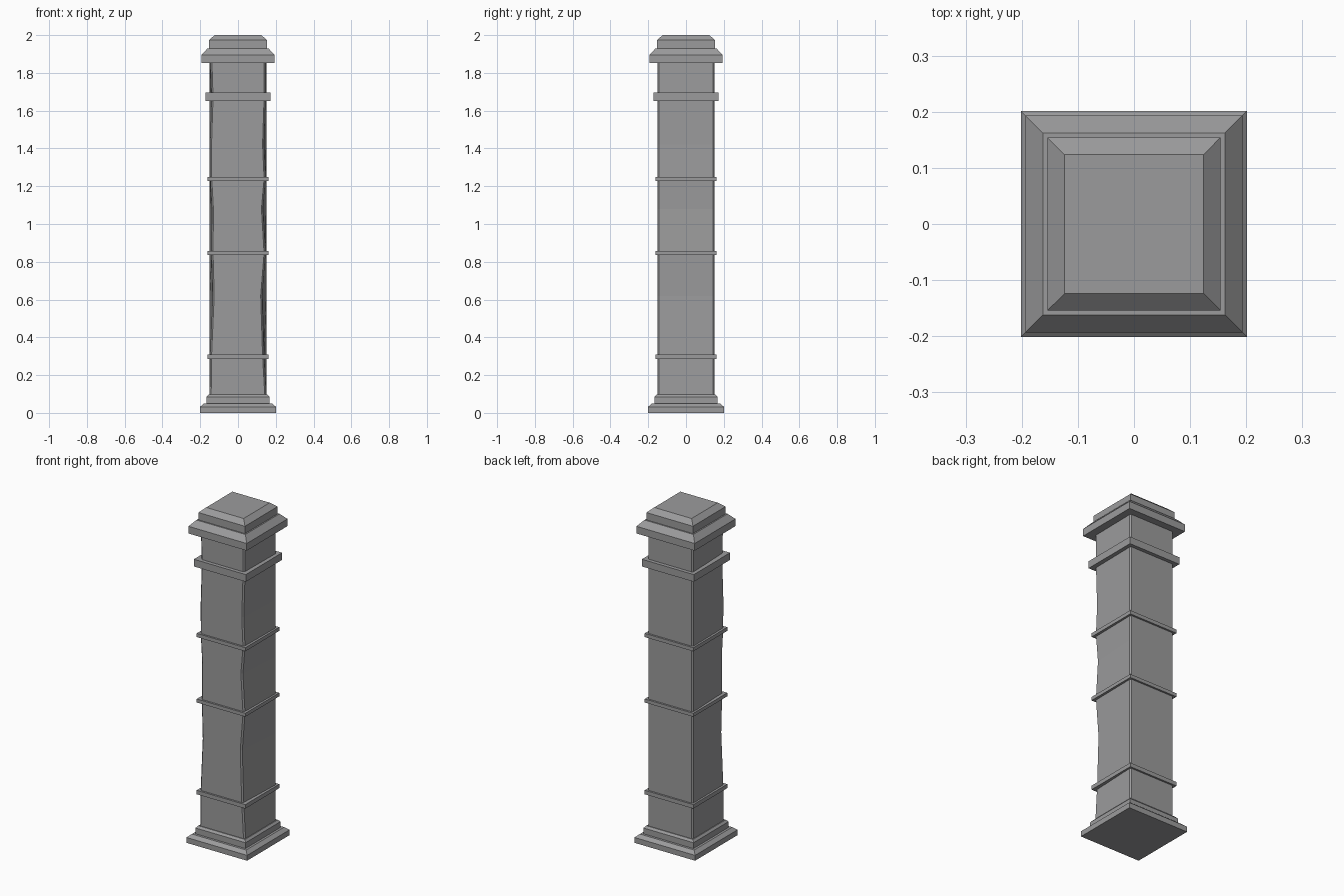
import bpy

if "Cube" in bpy.data.objects:
    bpy.data.objects.remove(bpy.data.objects["Cube"])

# Dark grey stone
stone = bpy.data.materials.new("dark_stone")
stone.diffuse_color = (.33, .33, .335, 1)
stone.use_nodes = True
stone.node_tree.nodes["Principled BSDF"].inputs["Base Color"].default_value = stone.diffuse_color

def loft(name, rings):
    """Skin a stack of equal-sized point rings into a capped solid."""
    n = len(rings[0])
    verts = [p for ring in rings for p in ring]
    faces = [tuple(reversed(range(n))), tuple(range(len(verts) - n, len(verts)))]
    for k in range(len(rings) - 1):
        for i in range(n):
            j = (i + 1) % n
            faces.append((k * n + i, k * n + j, (k + 1) * n + j, (k + 1) * n + i))
    mesh = bpy.data.meshes.new(name)
    mesh.from_pydata(verts, [], faces)
    mesh.materials.append(stone)
    obj = bpy.data.objects.new(name, mesh)
    bpy.context.collection.objects.link(obj)
    return obj

def square_stack(name, profile):
    """Square block following a (half width, height) profile."""
    return loft(name, [[(-h, -h, z), (h, -h, z), (h, h, z), (-h, h, z)]
                       for h, z in profile])

# Stepped foot and cap
square_stack("plinth", [(.201, 0), (.201, .032), (.18, .05)])
square_stack("base_step", [(.166, .05), (.166, .085), (.155, .097)])
square_stack("cap_slab", [(.193, 1.852), (.193, 1.895), (.162, 1.929)])
square_stack("cap_top", [(.154, 1.929), (.154, 1.973), (.124, 2.0)])

# Trim bands around the shaft
for name, h, z0, z1 in [("lower_band", .161, .286, .31),
                        ("middle_band", .161, .836, .857),
                        ("upper_band", .161, 1.228, 1.25),
                        ("collar", .172, 1.652, 1.695)]:
    square_stack(name, [(h, z0), (h, z1)])

# Shaft: straight chamfered back corners, front corners worn inward unevenly
H, C = .15, .008
worn = [  # height, left inset, right inset
    (.09, 0, 0), (.3, .002, .012), (.62, .016, .022), (.845, .01, .004),
    (1.08, .012, .018), (1.24, .003, .004), (1.42, .002, .012),
    (1.67, .01, .004), (1.86, .004, .004)]
loft("shaft", [[(-H + l + C, -H, z), (H - r - C, -H, z),
                (H - r, -H + C, z), (H, H - C, z),
                (H - C, H, z), (-H + C, H, z),
                (-H, H - C, z), (-H + l, -H + C, z)]
               for z, l, r in worn])
